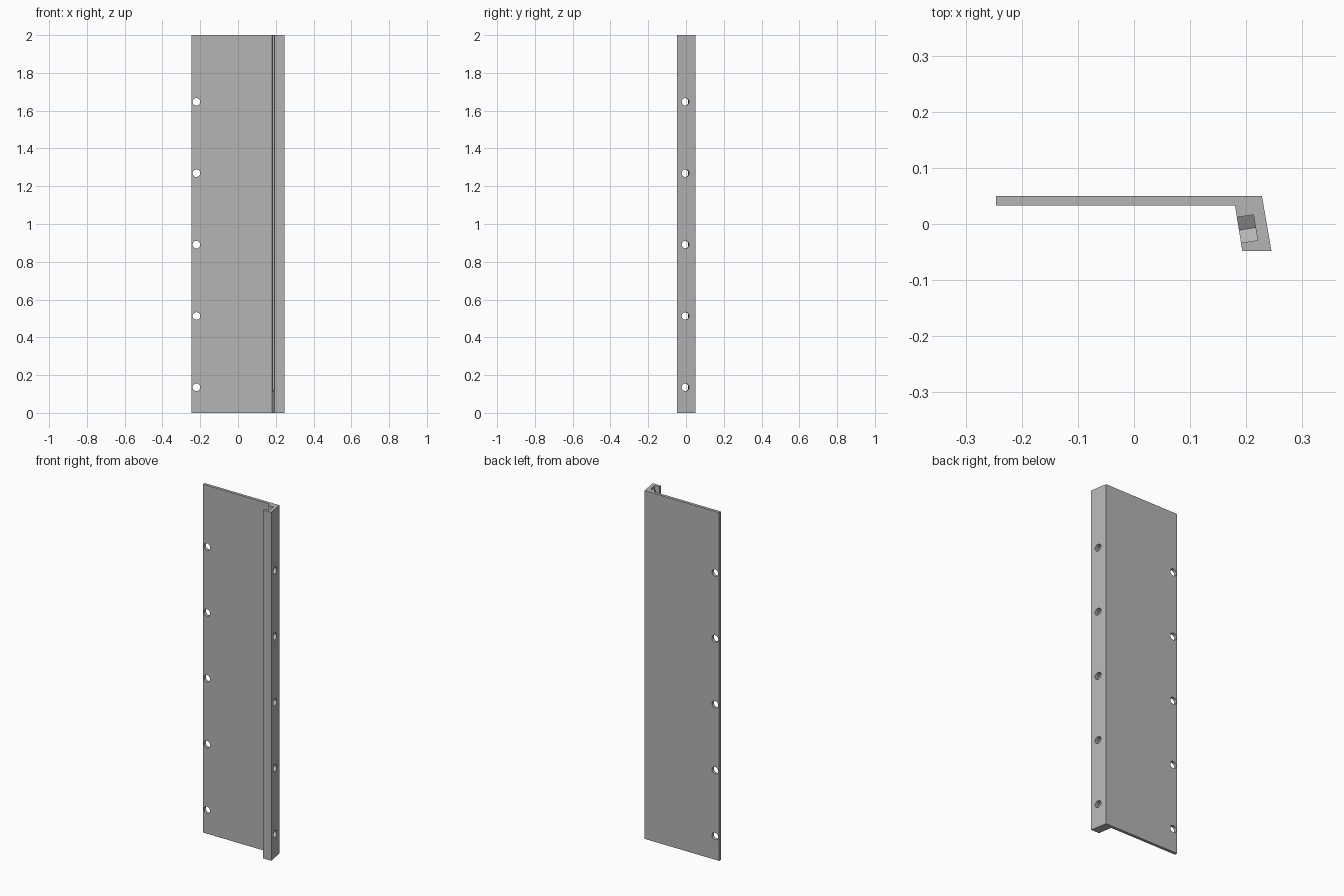
import bpy, bmesh, math
from mathutils import Vector, Matrix

cube = bpy.data.objects.get("Cube")
if cube:
    bpy.data.objects.remove(cube, do_unlink=True)

grey = bpy.data.materials.new("plain_grey")
grey.use_nodes = True
colour = (0.46, 0.46, 0.46, 1)
grey.diffuse_color = colour
grey.node_tree.nodes["Principled BSDF"].inputs["Base Color"].default_value = colour

HEIGHT = 2.0
HOLE_R = 0.02
HOLE_Z = [0.135 + 0.378 * i for i in range(5)]


def new_object(name, bm):
    bmesh.ops.recalc_face_normals(bm, faces=bm.faces)
    mesh = bpy.data.meshes.new(name)
    bm.to_mesh(mesh)
    bm.free()
    mesh.materials.append(grey)
    obj = bpy.data.objects.new(name, mesh)
    bpy.context.collection.objects.link(obj)
    return obj


def prism(name, points, direction):
    """Extrude a closed outline along a direction."""
    bm = bmesh.new()
    face = bm.faces.new([bm.verts.new(p) for p in points])
    out = bmesh.ops.extrude_face_region(bm, geom=[face])
    verts = [v for v in out["geom"] if isinstance(v, bmesh.types.BMVert)]
    bmesh.ops.translate(bm, verts=verts, vec=direction)
    return new_object(name, bm)


def hole_cutter(name, centre, axis):
    """A column of round cutters, one at each hole height."""
    bm = bmesh.new()
    turn = axis.to_track_quat("Z", "Y").to_matrix().to_4x4()
    for z in HOLE_Z:
        place = Matrix.Translation((centre.x, centre.y, z))
        bmesh.ops.create_cone(bm, cap_ends=True, segments=32, radius1=HOLE_R,
                              radius2=HOLE_R, depth=0.15, matrix=place @ turn)
    return new_object(name, bm)


# Flat plate with a slanted lip, as one extruded profile
inner_top, inner_end = Vector((0.18, 0.033, 0)), Vector((0.193, -0.048, 0))
profile = [(-0.246, 0.05, 0), (0.228, 0.05, 0), (0.245, -0.048, 0),
           inner_end, inner_top, (-0.246, 0.033, 0)]
panel = prism("panel_with_lip", profile, (0, 0, HEIGHT))

# Directions across and into the lip
along = (inner_end - inner_top).normalized()
into = Vector((-along.y, along.x, 0))
seat = Vector((0.187, -0.011, 0))

# Nut channel, open at the top, ending in a pointed hexagonal seat
half = 0.023
side = half / math.sqrt(3)
outline = [(-half, HEIGHT + 0.1), (-half, HOLE_Z[0] - side),
           (0, HOLE_Z[0] - 2 * side), (half, HOLE_Z[0] - side),
           (half, HEIGHT + 0.1)]
start = seat - into * 0.02
channel = prism("channel_cutter",
                [start + along * t + Vector((0, 0, z)) for t, z in outline],
                into * 0.05)

# Screw holes through the plate edge and the lip
cutters = [
    channel,
    hole_cutter("plate_hole_cutter", Vector((-0.22, 0.04, 0)), Vector((0, 1, 0))),
    hole_cutter("lip_hole_cutter", seat + into * 0.03, into),
]

bpy.ops.object.select_all(action="DESELECT")
panel.select_set(True)
bpy.context.view_layer.objects.active = panel
for cutter in cutters:
    cutter.hide_render = True
    cut = panel.modifiers.new(cutter.name, "BOOLEAN")
    cut.operation = "DIFFERENCE"
    cut.solver = "EXACT"
    cut.object = cutter
    bpy.ops.object.modifier_apply(modifier=cut.name)
for cutter in cutters:
    bpy.data.objects.remove(cutter, do_unlink=True)

bpy.ops.object.shade_smooth_by_angle(angle=math.radians(30))
